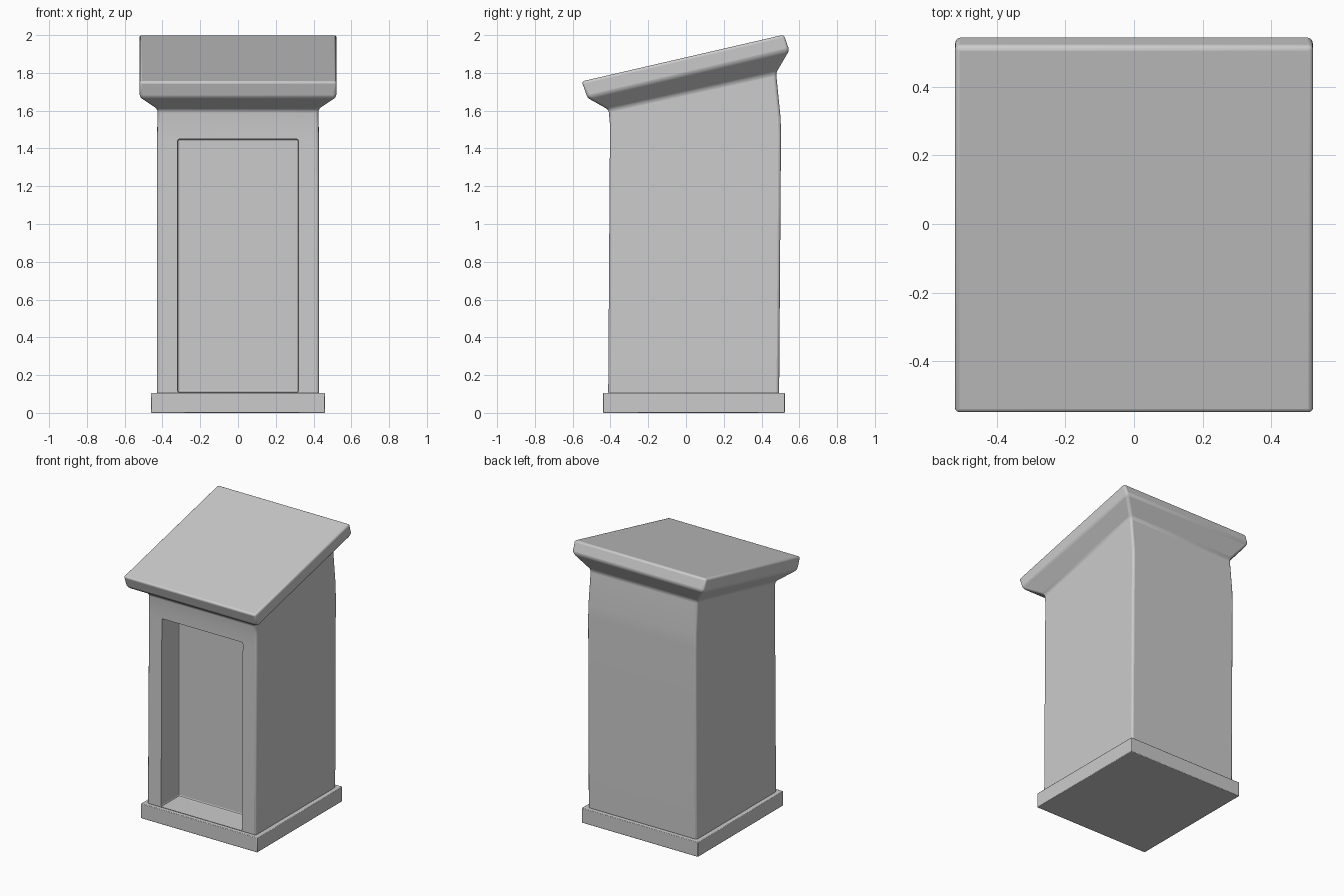
import bpy, bmesh

if "Cube" in bpy.data.objects:
    bpy.data.objects.remove(bpy.data.objects["Cube"])


def loft(name, rings, bevel=0.0, segments=3):
    """Loft of four-sided rings: (half width, front y, front z, back y, back z)."""
    bm = bmesh.new()
    loops = [[bm.verts.new(p) for p in ((-hx, yf, zf), (hx, yf, zf), (hx, yb, zb), (-hx, yb, zb))]
             for hx, yf, zf, yb, zb in rings]
    for a, b in zip(loops, loops[1:]):
        for i in range(4):
            j = (i + 1) % 4
            bm.faces.new((a[i], a[j], b[j], b[i]))
    bm.faces.new(loops[0][::-1])
    bm.faces.new(loops[-1])
    bmesh.ops.recalc_face_normals(bm, faces=bm.faces)
    mesh = bpy.data.meshes.new(name)
    bm.to_mesh(mesh)
    bm.free()
    obj = bpy.data.objects.new(name, mesh)
    bpy.context.collection.objects.link(obj)
    if bevel:
        mod = obj.modifiers.new("rounded_edges", 'BEVEL')
        mod.width, mod.segments = bevel, segments
        mod.limit_method, mod.angle_limit = 'ANGLE', 0.5
    return obj


def smooth(obj):
    bpy.ops.object.select_all(action='DESELECT')
    obj.select_set(True)
    bpy.context.view_layer.objects.active = obj
    bpy.ops.object.shade_smooth_by_angle(angle=0.6)


# Plinth
base = loft("base", [(0.46, -0.44, 0, 0.523, 0), (0.46, -0.44, 0.105, 0.523, 0.105)], 0.004, 2)

# Cabinet, flaring neck and slanted reading top in one continuous loft
lectern = loft("lectern_body", [
    (0.430, -0.412, 0.095, 0.493, 0.095),
    (0.428, -0.403, 1.45, 0.503, 1.47),
    (0.427, -0.403, 1.53, 0.501, 1.56),
    (0.426, -0.410, 1.605, 0.477, 1.80),
    (0.520, -0.522, 1.668, 0.547, 1.920),
    (0.522, -0.552, 1.755, 0.518, 2.002),
], 0.014)

# Open shelf recess in the front
cutter = loft("recess_cutter", [(0.32, -0.60, 0.108, -0.21, 0.108),
                                (0.32, -0.60, 1.45, -0.21, 1.45)], 0.01, 2)
cutter.hide_render = True
cutter.hide_set(True)
cut = lectern.modifiers.new("front_recess", 'BOOLEAN')
cut.operation, cut.object, cut.solver = 'DIFFERENCE', cutter, 'EXACT'

for part in (base, lectern):
    smooth(part)
